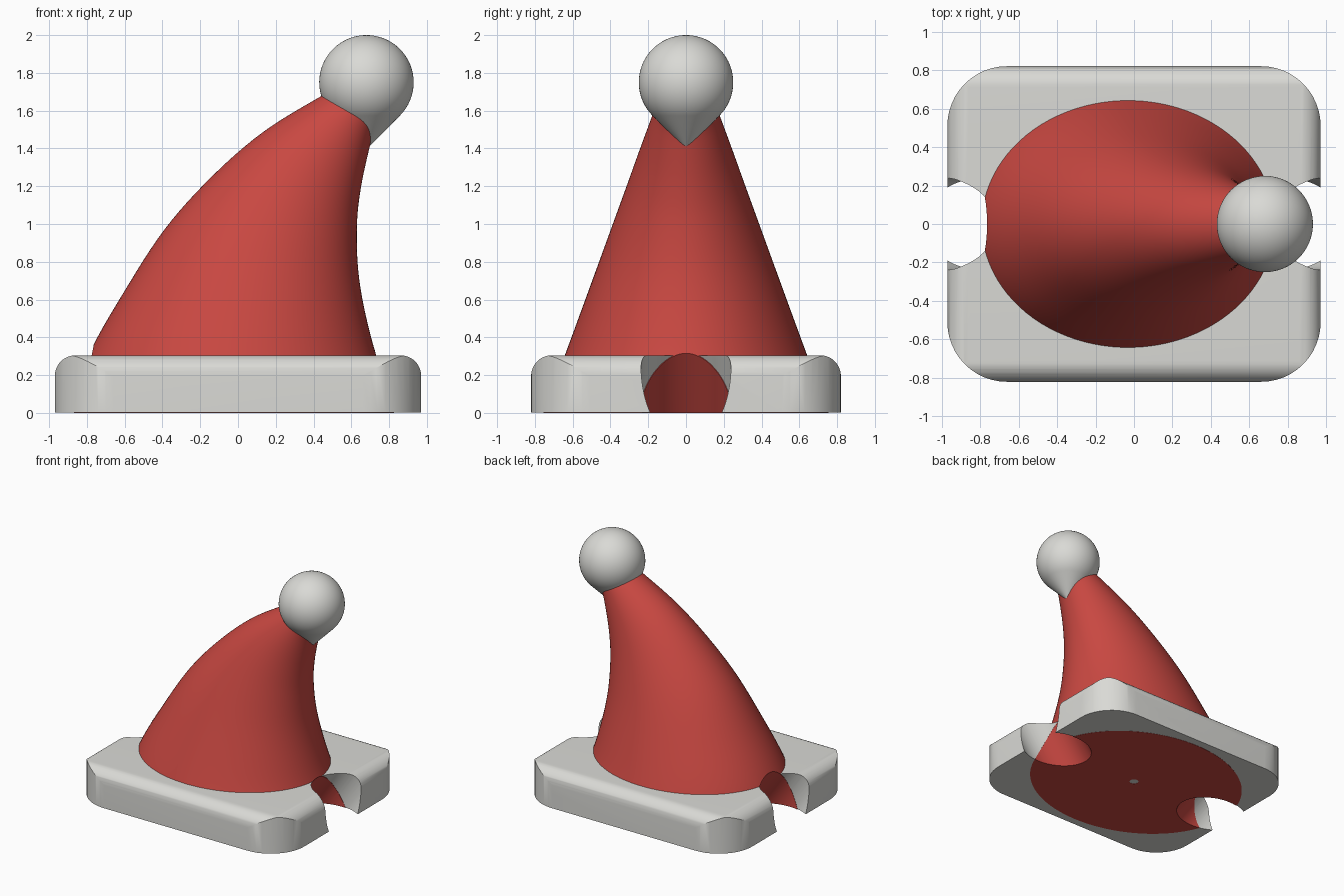
import bpy, math
from mathutils import Vector

if "Cube" in bpy.data.objects:
    bpy.data.objects.remove(bpy.data.objects["Cube"])

TAU = 2 * math.pi


def material(name, rgb):
    m = bpy.data.materials.new(name)
    m.diffuse_color = (*rgb, 1)
    m.use_nodes = True
    m.node_tree.nodes["Principled BSDF"].inputs["Base Color"].default_value = m.diffuse_color
    return m


RED = material("felt red", (0.58, 0.064, 0.053))
WHITE = material("soft white", (0.70, 0.70, 0.67))


def loft(name, rings):
    """Skin a list of equal-length closed rings and cap both ends."""
    n = len(rings[0])
    verts = [tuple(p) for r in rings for p in r]
    faces = [(k * n + i, k * n + (i + 1) % n, (k + 1) * n + (i + 1) % n, (k + 1) * n + i)
             for k in range(len(rings) - 1) for i in range(n)]
    faces += [tuple(reversed(range(n))), tuple(range(len(verts) - n, len(verts)))]
    me = bpy.data.meshes.new(name)
    me.from_pydata(verts, [], faces)
    ob = bpy.data.objects.new(name, me)
    bpy.context.collection.objects.link(ob)
    activate(ob)
    bpy.ops.object.mode_set(mode='EDIT')
    bpy.ops.mesh.select_all(action='SELECT')
    bpy.ops.mesh.normals_make_consistent(inside=False)
    bpy.ops.object.mode_set(mode='OBJECT')
    return ob


def activate(ob):
    bpy.ops.object.select_all(action='DESELECT')
    ob.select_set(True)
    bpy.context.view_layer.objects.active = ob


def boolean(ob, tool, operation):
    m = ob.modifiers.new("cut", 'BOOLEAN')
    m.operation, m.solver, m.object = operation, 'EXACT', tool
    activate(ob)
    bpy.ops.object.modifier_apply(modifier=m.name)
    bpy.data.objects.remove(tool)


def finish(ob, mat, angle=35):
    ob.data.materials.clear()
    ob.data.materials.append(mat)
    activate(ob)
    bpy.ops.object.shade_smooth_by_angle(angle=math.radians(angle))


def arc(cx, cy, r, a0, a1, n=12):
    return [(cx + r * math.cos(math.radians(a0 + (a1 - a0) * i / n)),
             cy + r * math.sin(math.radians(a0 + (a1 - a0) * i / n))) for i in range(n + 1)]


def channel(side, r):
    """Slanted round cutter that opens outward and upward on one side."""
    ang = math.radians(54)
    d = Vector((side * math.cos(ang), 0, math.sin(ang)))
    u, v = Vector((0, 1, 0)), d.cross(Vector((0, 1, 0)))
    c = Vector((side * 0.885, 0, 0.13))
    return loft("channel_cutter", [[c + d * s + r * (u * math.cos(TAU * i / 64) + v * math.sin(TAU * i / 64))
                                    for i in range(64)] for s in (-0.9, 0.9)])


# Base slab: rounded plan crossed with two round-topped side profiles
X, Y, H, R, F = 0.97, 0.82, 0.305, 0.31, 0.11
plan = (arc(X - R, Y - R, R, 0, 90) + arc(R - X, Y - R, R, 90, 180)
        + arc(R - X, R - Y, R, 180, 270) + arc(X - R, R - Y, R, 270, 360))
base = loft("base", [[(x, y, z) for x, y in plan] for z in (0.002, 0.6)])


def tunnel(w):
    return [(w, -0.1)] + arc(w - F, H - F, F, 0, 90) + arc(F - w, H - F, F, 90, 180) + [(-w, -0.1)]


boolean(base, loft("end_profile", [[(x, y, z) for x, z in tunnel(X)] for y in (-1.2, 1.2)]), 'INTERSECT')
boolean(base, loft("side_profile", [[(x, y, z) for y, z in tunnel(Y)] for x in (-1.2, 1.2)]), 'INTERSECT')

# Hat: tilted oval sections between a left and a right outline
left = [(-.91, 0), (-.785, .32), (-.61, .63), (-.39, .97), (-.14, 1.25), (.13, 1.485), (.42, 1.665), (.55, 1.73)]
right = [(.87, 0), (.755, .24), (.68, .50), (.637, .75), (.63, 1.0), (.652, 1.2), (.70, 1.42), (.73, 1.52)]


def smooth(points, steps=6):
    """Catmull-Rom curve through the points."""
    p = [Vector(q) for q in points]
    p = [2 * p[0] - p[1]] + p + [2 * p[-1] - p[-2]]
    out = []
    for k in range(1, len(p) - 2):
        a, b, c, d = p[k - 1:k + 3]
        for s in range(steps):
            t = s / steps
            out.append(0.5 * (2 * b + (c - a) * t + (2 * a - 5 * b + 4 * c - d) * t * t
                              + (3 * b - a - 3 * c + d) * t ** 3))
    return out + [p[-2]]


rings = []
for l, r in zip(smooth(left), smooth(right)):
    mid, half = (l + r) / 2, (r - l) / 2
    ry = 0.754 - 0.369 * mid.y
    rings.append([(mid.x + half.x * math.cos(TAU * i / 96), ry * math.sin(TAU * i / 96),
                   mid.y + half.y * math.cos(TAU * i / 96)) for i in range(96)])
hat = loft("hat", rings)

# Slanted openings on both ends, and a small peg hole underneath
for side in (-1, 1):
    boolean(base, channel(side, 0.238), 'DIFFERENCE')
    boolean(hat, channel(side, 0.235), 'DIFFERENCE')
hole = loft("hole_cutter", [[(0.035 * math.cos(TAU * i / 24), 0.035 * math.sin(TAU * i / 24), z)
                             for i in range(24)] for z in (-0.1, 0.3)])
boolean(hat, hole, 'DIFFERENCE')
finish(base, WHITE, 30)
finish(hat, RED)

# Pompom: ball that tapers to a point below
B = 0.25
profile = [(0.001, 1.75 - B * math.sqrt(2))] + arc(0, 1.75, B, -45, 89.7, 32)
pompom = loft("pompom", [[(0.68 + r * math.cos(TAU * i / 64), r * math.sin(TAU * i / 64), z)
                          for i in range(64)] for r, z in profile])
finish(pompom, WHITE)
